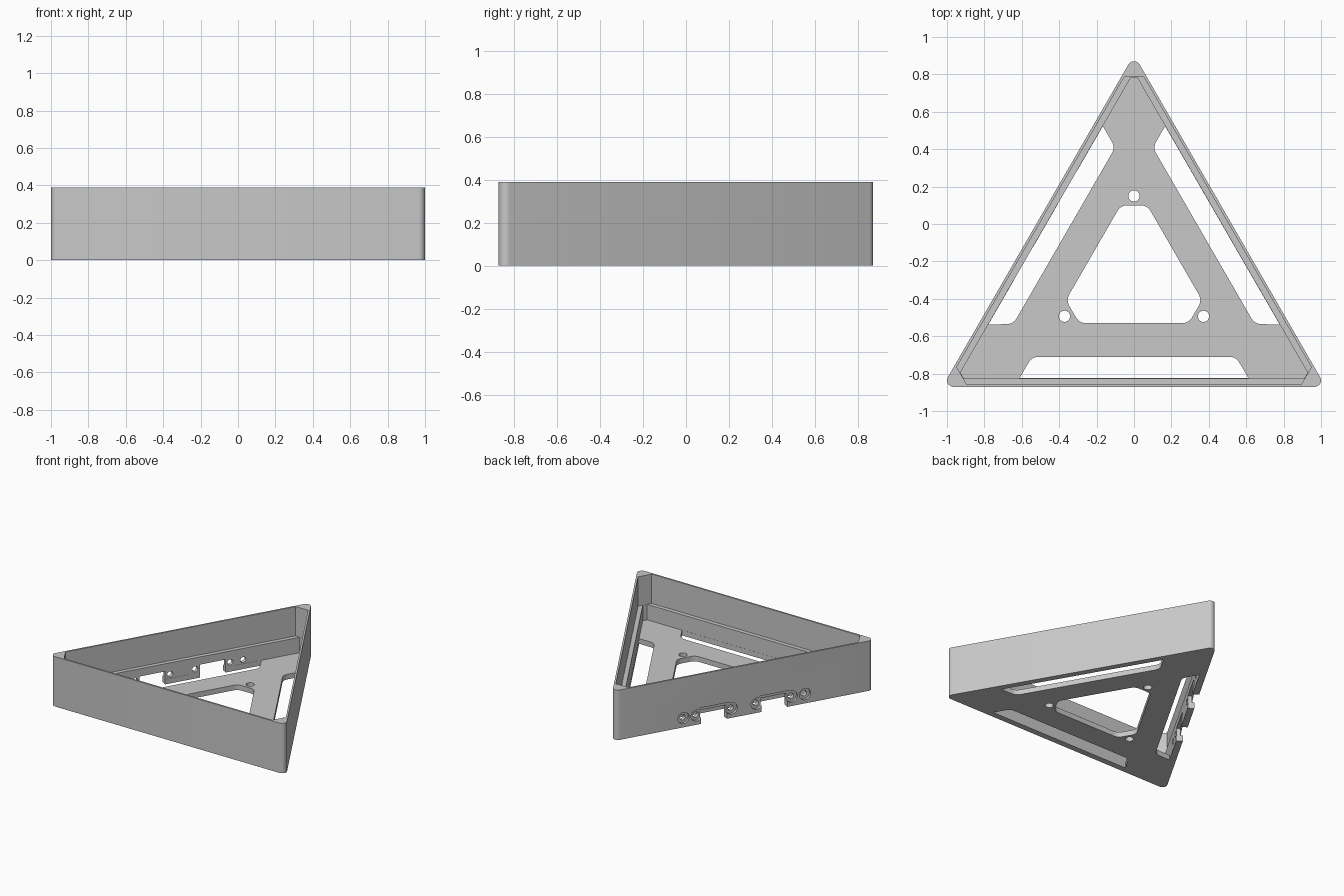
import bpy, bmesh, math
from mathutils import Matrix, Vector

cube = bpy.data.objects.get("Cube")
if cube:
    bpy.data.objects.remove(cube, do_unlink=True)

CENTRE = Vector((0, -0.279, 0))   # centre of the triangle
R_OUT = 0.592                     # distance from centre to outer walls
HEIGHT = 0.388
FLOOR = 0.04
LEDGE = 0.16

grey = bpy.data.materials.new("light grey")
grey.use_nodes = True
grey.diffuse_color = (0.58, 0.58, 0.58, 1)
grey.node_tree.nodes["Principled BSDF"].inputs["Base Color"].default_value = (0.58, 0.58, 0.58, 1)


def fillet(points, radii, steps=6):
    """Round the corners of a convex counter-clockwise polygon."""
    out = []
    for i, p in enumerate(points):
        p, r = Vector(p), radii[i]
        if r == 0:
            out.append(p)
            continue
        a = (Vector(points[i - 1]) - p).normalized()
        b = (Vector(points[(i + 1) % len(points)]) - p).normalized()
        half = a.angle(b) / 2
        c = p + (a + b).normalized() * r / math.sin(half)
        start = p + a * r / math.tan(half) - c
        sweep = math.pi - 2 * half
        for k in range(steps + 1):
            out.append(c + Matrix.Rotation(sweep * k / steps, 2) @ start)
    return out


def cut_triangle(inradius, corner):
    """Triangle with its three corners cut off at a distance from the centre."""
    half = (corner - inradius * 0.5) / math.cos(math.radians(30))
    pts = []
    for k in range(3):
        rot = Matrix.Rotation(math.radians(120 * k), 2)
        pts += [rot @ Vector((-half, -inradius)), rot @ Vector((half, -inradius))]
    return pts


def circle(x, y, r, n=24):
    return [(x + r * math.cos(math.tau * i / n), y + r * math.sin(math.tau * i / n)) for i in range(n)]


def prism(name, pts, z0, z1, matrix):
    bm = bmesh.new()
    face = bm.faces.new([bm.verts.new((p[0], p[1], z0)) for p in pts])
    top = bmesh.ops.extrude_face_region(bm, geom=[face])["geom"]
    bmesh.ops.translate(bm, vec=(0, 0, z1 - z0), verts=[v for v in top if isinstance(v, bmesh.types.BMVert)])
    bmesh.ops.recalc_face_normals(bm, faces=bm.faces)
    bm.transform(matrix)
    mesh = bpy.data.meshes.new(name)
    bm.to_mesh(mesh)
    bm.free()
    mesh.materials.append(grey)
    ob = bpy.data.objects.new(name, mesh)
    bpy.context.collection.objects.link(ob)
    return ob


BASE = Matrix.Translation(CENTRE)

# Outer rounded triangular block
side = R_OUT * math.sqrt(3)
body = prism("triangular_tray",
             fillet([(-side, -R_OUT), (side, -R_OUT), (0, 2 * R_OUT)], [0.035] * 3, 8),
             0, HEIGHT, BASE)


def cut(pts, z0, z1, matrix=BASE):
    cutter = prism("cutter", pts, z0, z1, matrix)
    cutter.hide_render = True
    mod = body.modifiers.new("cut", "BOOLEAN")
    mod.operation, mod.solver, mod.object = "DIFFERENCE", "EXACT", cutter
    bpy.ops.object.select_all(action="DESELECT")
    bpy.context.view_layer.objects.active = body
    body.select_set(True)
    bpy.ops.object.modifier_apply(modifier=mod.name)
    bpy.data.objects.remove(cutter, do_unlink=True)


# Cavity: thin upper wall, thicker lower wall forming a ledge
cut(cut_triangle(0.578, 1.064), LEDGE, 1)
cut(cut_triangle(0.546, 1.062), FLOOR, LEDGE + 0.05)

# Central floor opening
cut(fillet(cut_triangle(0.251, 0.379), [0.06] * 6), -0.1, 0.1)

# Three edge slots and three screw holes in the floor
slot = fillet([(-0.612, -0.545), (0.612, -0.545), (0.545, -0.431), (-0.545, -0.431)], [0, 0, 0.06, 0.06])
for k in range(3):
    turn = BASE @ Matrix.Rotation(math.radians(120 * k), 4, "Z")
    cut(slot, -0.1, 0.1, turn)
    cut(circle(0, 0.429, 0.03), -0.1, 0.1, turn)

# Connector cutouts in the -x wall: local x along wall, y up, z outwards
along = Vector((-0.5, -math.sqrt(3) / 2, 0))
out = Vector((-math.sqrt(3) / 2, 0.5, 0))
origin = CENTRE + out * R_OUT
WALL = Matrix((
    (along.x, 0, out.x, origin.x),
    (along.y, 0, out.y, origin.y),
    (0, 1, 0, 0),
    (0, 0, 0, 1)))
for s in (-1, 1):
    # shallow channel bridging the notch
    cut(fillet([(s * 0.235 - 0.13, 0.06), (s * 0.235 + 0.13, 0.06),
                (s * 0.235 + 0.13, 0.125), (s * 0.235 - 0.13, 0.125)], [0, 0, 0.025, 0.025]),
        -0.016, 0.05, WALL)
    # open notch through the bottom edge
    cut([(s * 0.235 - 0.1, -0.05), (s * 0.235 + 0.1, -0.05),
         (s * 0.235 + 0.1, 0.1), (s * 0.235 - 0.1, 0.1)], -0.055, 0.05, WALL)
    # counterbored screw holes
    for u in (0.097, 0.37, 0.472):
        cut(circle(s * u, 0.072, 0.044), -0.018, 0.05, WALL)
        cut(circle(s * u, 0.072, 0.022, 16), -0.07, 0.05, WALL)

# Smooth the rounded corners, keep the edges crisp
bpy.ops.object.select_all(action="DESELECT")
body.select_set(True)
bpy.context.view_layer.objects.active = body
bpy.ops.object.shade_smooth_by_angle(angle=math.radians(30))
